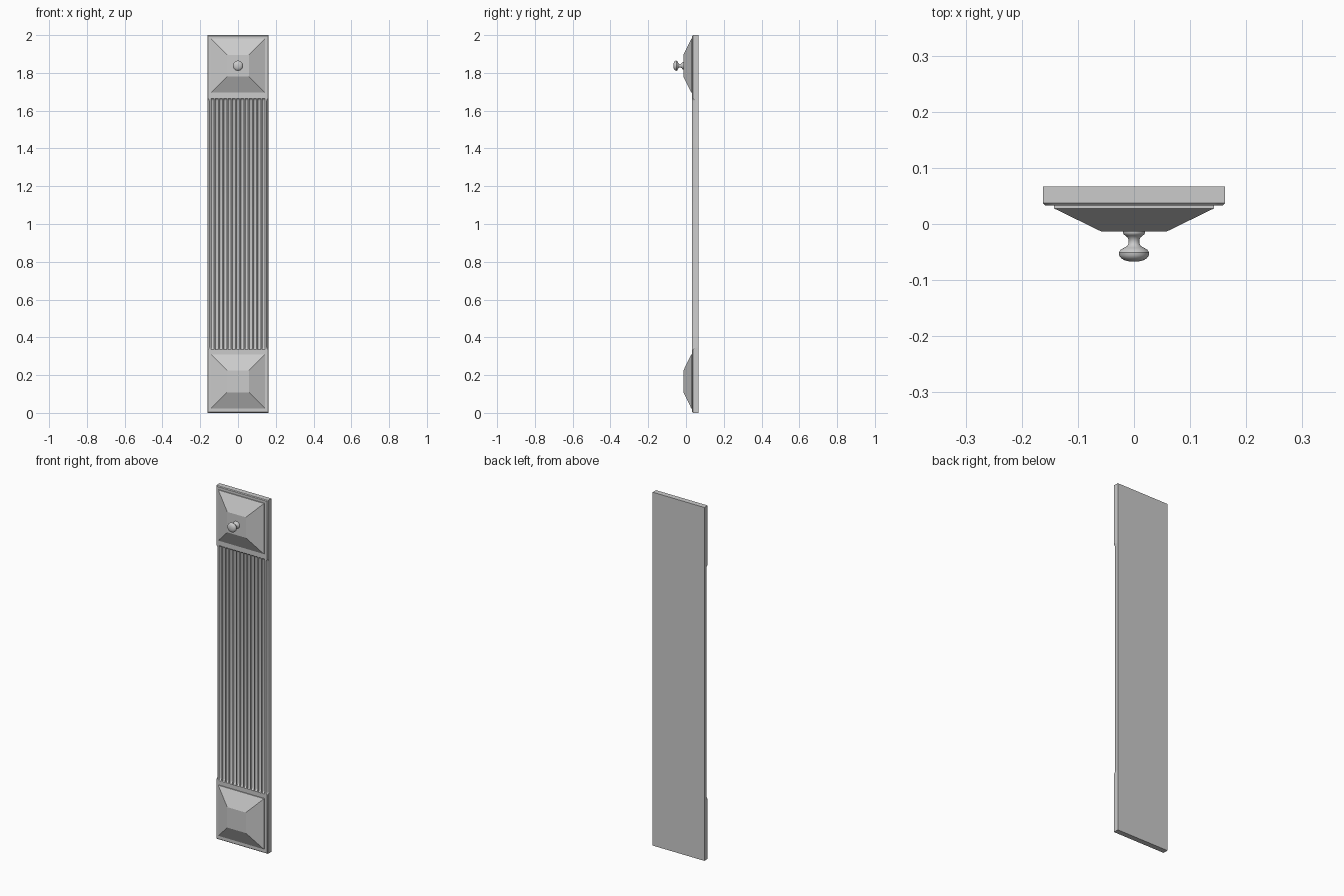
import bpy, math

if "Cube" in bpy.data.objects:
    bpy.data.objects.remove(bpy.data.objects["Cube"])

HALF_W, FRONT, BACK = 0.162, 0.033, 0.067
BEV, PITCH, RAD, DEPTH = 0.004, 0.0225, 0.0085, 0.012


def loft(name, rings, smooth=False):
    """Skin a list of equal-length point rings and cap both ends."""
    n = len(rings[0])
    verts = [p for r in rings for p in r]
    faces = [(a * n + i, a * n + (i + 1) % n, (a + 1) * n + (i + 1) % n, (a + 1) * n + i)
             for a in range(len(rings) - 1) for i in range(n)]
    faces.append(tuple(reversed(range(n))))
    faces.append(tuple(range(len(verts) - n, len(verts))))
    me = bpy.data.meshes.new(name)
    me.from_pydata(verts, [], faces)
    me.update()
    ob = bpy.data.objects.new(name, me)
    bpy.context.collection.objects.link(ob)
    bpy.ops.object.select_all(action='DESELECT')
    ob.select_set(True)
    bpy.context.view_layer.objects.active = ob
    bpy.ops.object.mode_set(mode='EDIT')
    bpy.ops.mesh.select_all(action='SELECT')
    bpy.ops.mesh.normals_make_consistent(inside=False)
    bpy.ops.object.mode_set(mode='OBJECT')
    if smooth:
        bpy.ops.object.shade_smooth_by_angle(angle=math.radians(35))
    return ob


def board_ring(z, k, front=FRONT):
    """Cross-section of the board; k = 0 plain, k = 1 fully fluted."""
    edge_x = HALF_W - BEV - 0.006 * k
    edge_y = FRONT + BEV + 0.011 * k
    pts = [(-HALF_W, BACK), (-HALF_W, edge_y), (-edge_x, front)]
    for i in range(-6, 7):
        for s in range(7):
            a = math.pi * s / 6
            pts.append((i * PITCH - RAD * math.cos(a), front + DEPTH * k * math.sin(a)))
    pts += [(edge_x, front), (HALF_W, edge_y), (HALF_W, BACK)]
    return [(x, y, z) for x, y in pts]


# Backing board with fluted middle and plain end blocks
loft("fluted_board", [
    board_ring(0, 0, FRONT + BEV), board_ring(BEV, 0),
    board_ring(0.335, 0), board_ring(0.340, 0.65), board_ring(0.348, 1),
    board_ring(1.652, 1), board_ring(1.660, 0.65), board_ring(1.665, 0),
    board_ring(2 - BEV, 0), board_ring(2, 0, FRONT + BEV)], smooth=True)


# Raised pyramid panels with a small step at the base
def square(h, y, zc):
    return [(sx * h, y, zc + sz * h) for sx, sz in ((-1, -1), (1, -1), (1, 1), (-1, 1))]


for name, zc in (("lower_panel", 0.167), ("upper_panel", 1.838)):
    loft(name, [square(h, y, zc) for h, y in
                ((0.143, FRONT + 0.002), (0.143, 0.028), (0.058, -0.0135))])

# Turned knob on the upper panel
profile = [(0.020, -0.012), (0.020, -0.016), (0.018, -0.019), (0.015, -0.021),
           (0.0115, -0.024), (0.0095, -0.029), (0.0095, -0.034), (0.012, -0.039),
           (0.018, -0.0425), (0.024, -0.046), (0.027, -0.051), (0.0265, -0.056),
           (0.023, -0.061), (0.017, -0.0645), (0.009, -0.0665), (0.002, -0.067)]
SEG = 32
loft("knob", [[(r * math.cos(2 * math.pi * i / SEG), y,
                1.838 + r * math.sin(2 * math.pi * i / SEG)) for i in range(SEG)]
              for r, y in profile], smooth=True)
